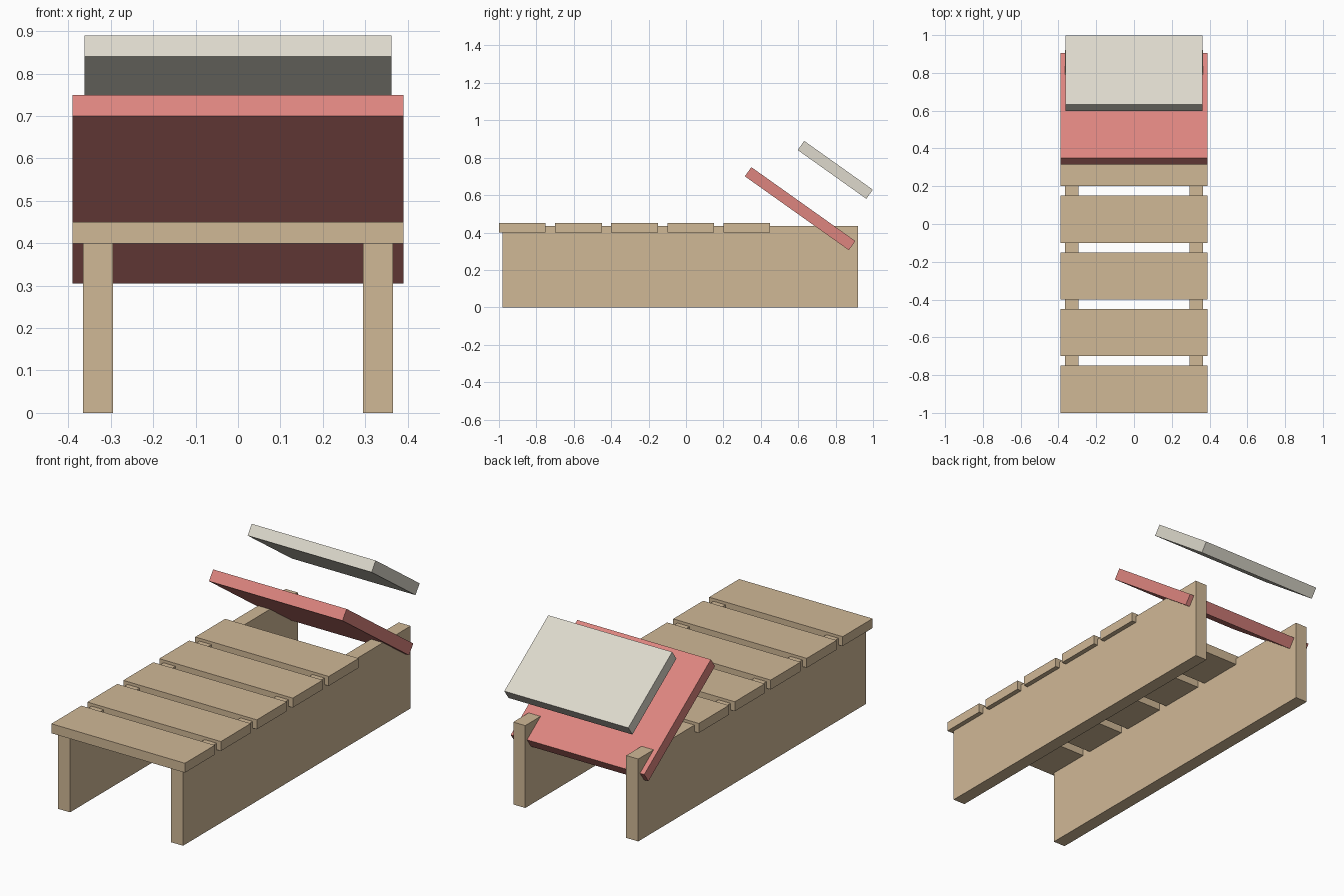
import bpy
import math

if "Cube" in bpy.data.objects:
    bpy.data.objects.remove(bpy.data.objects["Cube"])


def material(name, r, g, b):
    """Flat colour given as sRGB bytes, stored as linear values."""
    def lin(c):
        c /= 255
        return c / 12.92 if c <= 0.04045 else ((c + 0.055) / 1.055) ** 2.4
    m = bpy.data.materials.new(name)
    m.diffuse_color = (lin(r), lin(g), lin(b), 1)
    m.use_nodes = True
    m.node_tree.nodes["Principled BSDF"].inputs["Base Color"].default_value = m.diffuse_color
    return m


wood = material("light_wood", 208, 184, 150)
coral = material("coral_fabric", 221, 133, 127)
cream = material("cream_fabric", 221, 217, 204)


def box(name, center, size, mat, tilt=0.0):
    """Box with the given full size, tilted about the x axis in degrees."""
    bpy.ops.mesh.primitive_cube_add(size=1, location=center)
    ob = bpy.context.object
    ob.name = name
    ob.scale = size
    ob.rotation_euler.x = math.radians(tilt)
    bpy.ops.object.transform_apply(location=False, rotation=True, scale=True)
    ob.data.materials.append(mat)
    return ob


# Two full-height side boards that carry the slats
for side, label in ((-1, "left"), (1, "right")):
    box(f"side_board_{label}", (side * 0.33, -0.03, 0.2175),
        (0.07, 1.90, 0.435), wood)

# Five seat slats, slightly sunk into the side boards
for i in range(5):
    box(f"slat_{i + 1}", (0, -0.875 + 0.3 * i, 0.425),
        (0.78, 0.25, 0.05), wood)

# Tilted backrest panel and the headrest floating above it
box("backrest", (0, 0.61, 0.5275), (0.78, 0.682, 0.06), coral, -35.4)
box("headrest", (0, 0.798, 0.735), (0.724, 0.45, 0.06), cream, -35.4)
